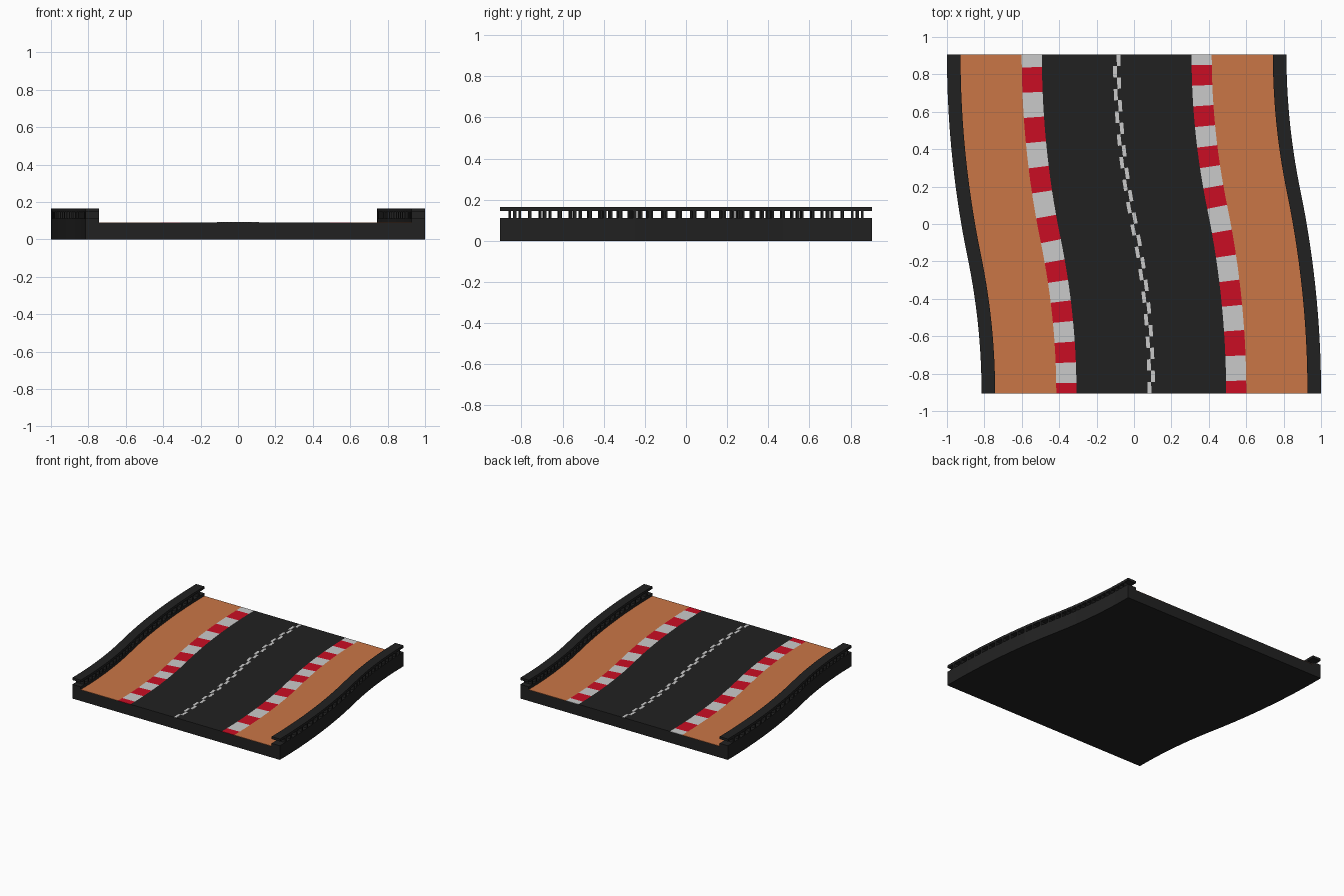
import bpy, bmesh, math

cube = bpy.data.objects.get("Cube")
if cube:
    bpy.data.objects.remove(cube)

HALF_LEN, SHIFT, HALF_W = 0.905, 0.0925, 0.9075
R = (HALF_LEN ** 2 + SHIFT ** 2) / (2 * SHIFT)   # centreline radius of each bend
ANGLE = math.asin(HALF_LEN / R)
CELLS = 30
DECK, TOP = 0.088, 0.165
KERB_IN, KERB_OUT, WALL_IN = 0.40, 0.508, 0.835


def material(name, rgb):
    m = bpy.data.materials.new(name)
    m.use_nodes = True
    m.diffuse_color = (*rgb, 1)
    bsdf = m.node_tree.nodes["Principled BSDF"]
    bsdf.inputs["Base Color"].default_value = (*rgb, 1)
    bsdf.inputs["Roughness"].default_value = 0.8
    return m


black = material("asphalt black", (0.0155, 0.0155, 0.0155))
orange = material("sand orange", (0.59, 0.18, 0.062))
red = material("kerb red", (0.59, 0.004, 0.017))
white = material("paint white", (0.59, 0.59, 0.59))


def track_point(t, off):
    """Point on the S-bend: t runs back to front, off runs across."""
    if t > 0.5:
        x, y = track_point(1 - t, -off)
        return -x, -y
    a = 2 * t * ANGLE
    return R - SHIFT - (R - off) * math.cos(a), HALF_LEN - (R - off) * math.sin(a)


def add_strip(bm, off0, off1, z0, z1, t0=0.0, t1=1.0, steps=CELLS, rule=None):
    """Sweep a rectangular section along the bend."""
    rings = []
    for i in range(steps + 1):
        t = t0 + (t1 - t0) * i / steps
        section = ((off0, z0), (off1, z0), (off1, z1), (off0, z1))
        rings.append([bm.verts.new((*track_point(t, o), z)) for o, z in section])
    for i in range(steps):
        a, b = rings[i], rings[i + 1]
        for j in range(4):
            k = (j + 1) % 4
            f = bm.faces.new((a[j], a[k], b[k], b[j]))
            f.material_index = rule(i) if rule else 0
    for ring, i in ((rings[0], 0), (rings[-1], steps - 1)):
        f = bm.faces.new(ring)
        f.material_index = rule(i) if rule else 0


def finish(name, bm, *mats):
    bmesh.ops.recalc_face_normals(bm, faces=bm.faces)
    me = bpy.data.meshes.new(name)
    bm.to_mesh(me)
    bm.free()
    for m in mats:
        me.materials.append(m)
    ob = bpy.data.objects.new(name, me)
    bpy.context.collection.objects.link(ob)


def strip(name, mats, *args, **kw):
    bm = bmesh.new()
    add_strip(bm, *args, **kw)
    finish(name, bm, *mats)


# Base slab and road surface
strip("base_slab", [black], -HALF_W, HALF_W, 0, DECK)
strip("road_surface", [black], -KERB_IN, KERB_IN, DECK, DECK + 0.002)

for side, s in (("right", -1), ("left", 1)):
    # Sand verge and striped kerb
    strip(side + "_verge", [orange], s * KERB_OUT, s * WALL_IN, DECK, DECK + 0.002)
    strip(side + "_kerb", [white, red], s * KERB_IN, s * KERB_OUT, DECK, DECK + 0.002,
          rule=lambda i: (i + 1) // 2 % 2)

    # Barrier: solid foot, row of posts, top rail
    inner, outer = s * WALL_IN, s * HALF_W
    strip(side + "_barrier_foot", [black], inner, outer, DECK, 0.112)
    strip(side + "_barrier_rail", [black], inner, outer, 0.146, TOP)
    bm = bmesh.new()
    for k in range(1, CELLS):
        t = k / CELLS
        add_strip(bm, inner, outer, 0.112, 0.146, t - 0.0035, t + 0.0035, 1)
    finish(side + "_barrier_posts", bm, black)

# Staggered centre line
bm = bmesh.new()
for i in range(CELLS):
    a, b = ((0, 0.02), (-0.02, 0))[i % 2]
    add_strip(bm, a, b, DECK + 0.001, DECK + 0.0035, i / CELLS, (i + 1) / CELLS, 1)
finish("centre_line", bm, white)
